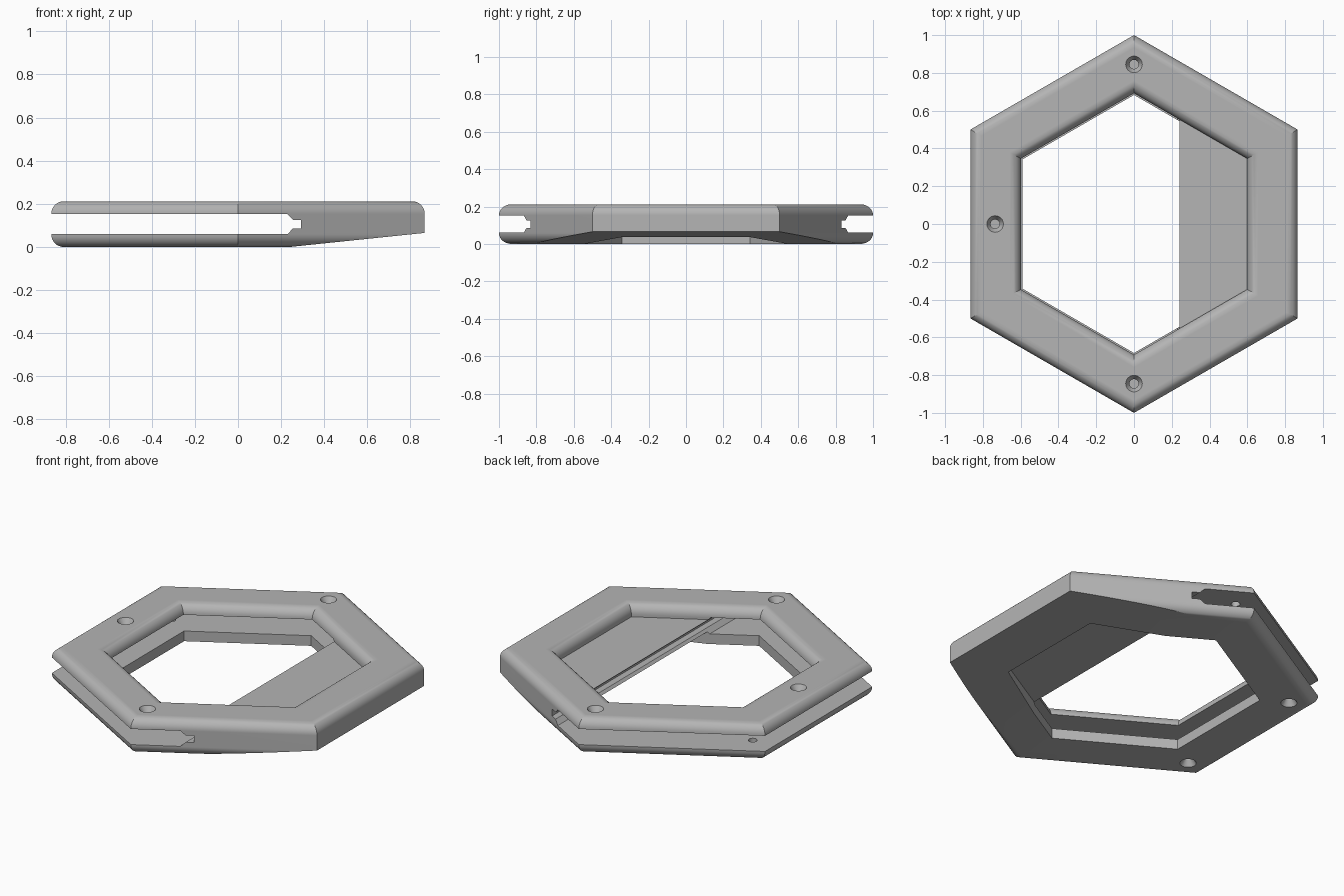
import bpy
import bmesh
from math import sin, cos, pi, radians

cube = bpy.data.objects.get("Cube")
if cube:
    bpy.data.objects.remove(cube, do_unlink=True)

HEIGHT, MID, ROUND, STEPS = 0.212, 0.106, 0.058, 8
APOTHEM = cos(pi / 6)

grey = bpy.data.materials.new("plain_grey")
grey.use_nodes = True
colour = (0.46, 0.46, 0.46, 1)
grey.diffuse_color = colour
grey.node_tree.nodes["Principled BSDF"].inputs["Base Color"].default_value = colour


def loft(name, rings):
    """Closed solid skinned through equal-length rings of points."""
    bm = bmesh.new()
    loops = [[bm.verts.new(p) for p in ring] for ring in rings]
    n = len(loops[0])
    for low, high in zip(loops, loops[1:]):
        for i in range(n):
            j = (i + 1) % n
            bm.faces.new((low[i], low[j], high[j], high[i]))
    bm.faces.new(loops[0][::-1])
    bm.faces.new(loops[-1])
    bmesh.ops.recalc_face_normals(bm, faces=bm.faces)
    mesh = bpy.data.meshes.new(name)
    bm.to_mesh(mesh)
    bm.free()
    mesh.materials.append(grey)
    obj = bpy.data.objects.new(name, mesh)
    bpy.context.collection.objects.link(obj)
    return obj


def turned(name, profile, sides, x=0, y=0):
    """Solid with regular polygon sections given as (radius, z)."""
    return loft(name, [[(x + r * sin(2 * pi * i / sides), y + r * cos(2 * pi * i / sides), z)
                        for i in range(sides)] for r, z in profile])


def prism(name, outline):
    """Side outline in x and z, extended along y."""
    return loft(name, [[(x, y, z) for x, z in outline] for y in (-1.2, 1.2)])


def cut(target, cutter):
    cutter.hide_render = True
    mod = target.modifiers.new("cut", 'BOOLEAN')
    mod.operation, mod.solver, mod.object = 'DIFFERENCE', 'EXACT', cutter
    bpy.context.view_layer.update()
    graph = bpy.context.evaluated_depsgraph_get()
    mesh = bpy.data.meshes.new_from_object(target.evaluated_get(graph))
    target.modifiers.clear()
    target.data = mesh
    bpy.data.objects.remove(cutter, do_unlink=True)


# Hexagonal body with rounded upper and lower rims
angles = [pi / 2 * i / STEPS for i in range(STEPS + 1)]
rim = [(1 - ROUND * (1 - sin(a)) / APOTHEM, ROUND * (1 - cos(a))) for a in angles]
frame = turned("hexagonal_frame", rim + [(r, HEIGHT - z) for r, z in reversed(rim)], 6)

# Upper opening with a rounded lip, stopping at the web on the left side
lip = [(0.692 + ROUND * (1 - cos(a)) / APOTHEM, HEIGHT - ROUND * (1 - sin(a))) for a in angles]
cut(frame, turned("upper_opening", [(0.692, MID + 0.034)] + lip + [(lip[-1][0], 0.3)], 6))

# Lower opening
cut(frame, turned("lower_opening", [(0.683, -0.1), (0.683, MID - 0.034)], 6))

# Side slot with tapered end and narrow groove
half = [(-1.2, 0.046), (0.23, 0.046), (0.255, 0.02), (0.293, 0.02)]
cut(frame, prism("side_slot", [(x, MID + z) for x, z in half]
                 + [(x, MID - z) for x, z in reversed(half)]))

# Sloped underside
cut(frame, prism("underside_slope", [(0.24, 0), (1.2, 0.1), (1.2, -0.2), (0.24, -0.2)]))

# Countersunk screw holes through the upper ring
sink = [(0.024, MID), (0.024, 0.178), (0.044, HEIGHT), (0.044, 0.25)]
for x, y in ((0, 0.845), (0, -0.845), (-0.735, 0)):
    cut(frame, turned("upper_screw_hole", sink, 24, x, y))

# Countersunk screw holes through the lower ring
for y in (0.42, -0.42):
    cut(frame, turned("lower_screw_hole", [(r, HEIGHT - z) for r, z in reversed(sink)], 24, -0.73, y))

# Smooth rounded rims, crisp edges elsewhere
bpy.ops.object.select_all(action='DESELECT')
frame.select_set(True)
bpy.context.view_layer.objects.active = frame
bpy.ops.object.shade_smooth_by_angle(angle=radians(25))
weighted = frame.modifiers.new("weighted_normals", 'WEIGHTED_NORMAL')
weighted.keep_sharp = True
